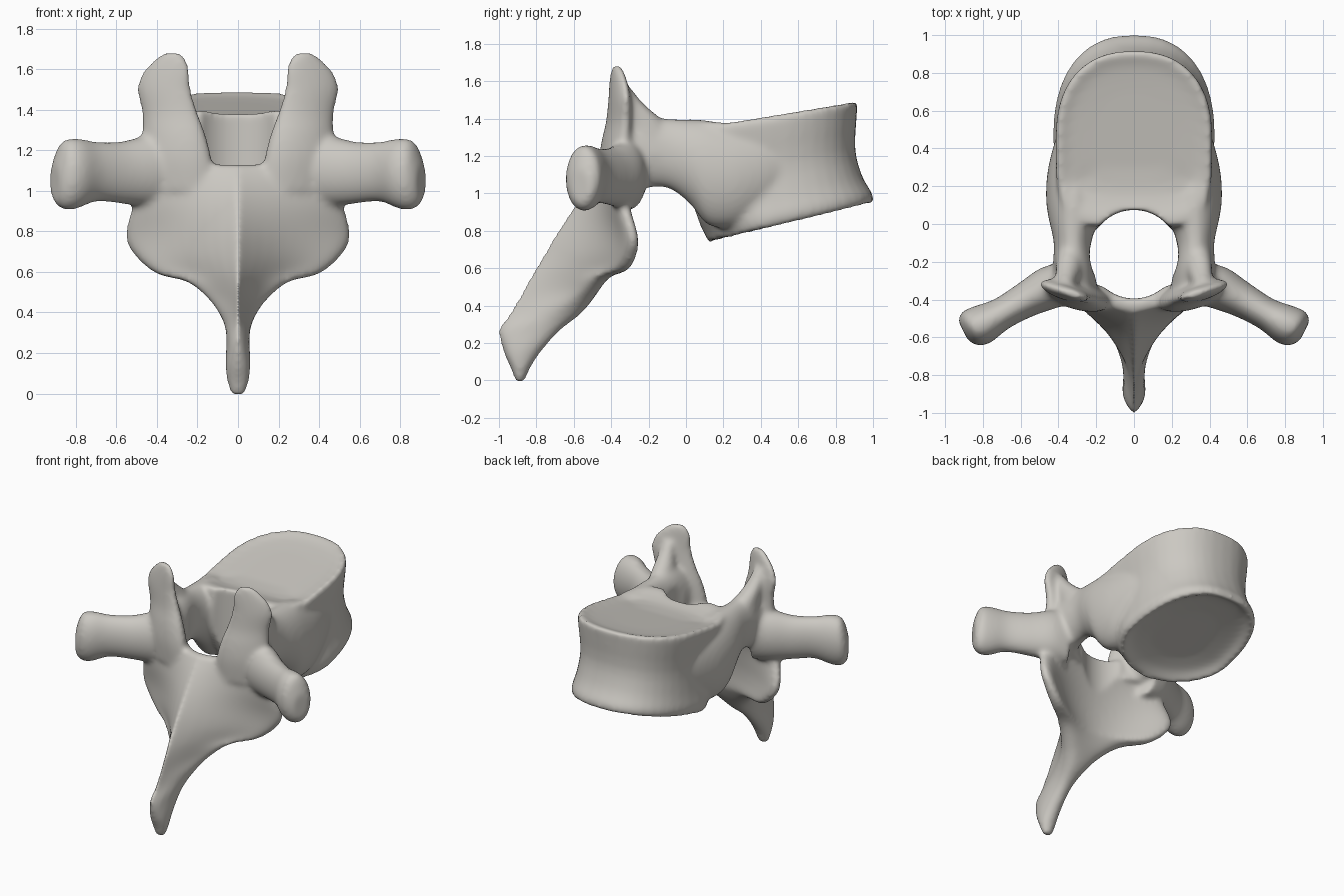
import bpy, bmesh, math
from mathutils import Vector

cube = bpy.data.objects.get("Cube")
if cube:
    bpy.data.objects.remove(cube)

bone = bpy.data.materials.new("warm_grey_bone")
bone.use_nodes = True
bone.diffuse_color = (0.60, 0.58, 0.54, 1)
bone.node_tree.nodes["Principled BSDF"].inputs["Base Color"].default_value = (0.60, 0.58, 0.54, 1)
parts = []
SIDES = 40
ANGLES = [2 * math.pi * i / SIDES for i in range(SIDES)]


def spow(v, e):
    return math.copysign(abs(v) ** e, v)


def smooth_rings(rings, steps=4):
    """Catmull-Rom interpolation between neighbouring rings."""
    out = []
    n = len(rings)
    for i in range(n - 1):
        quad = [rings[max(i - 1, 0)], rings[i], rings[i + 1], rings[min(i + 2, n - 1)]]
        for s in range(steps):
            t = s / steps
            out.append([0.5 * (2 * b + (c - a) * t + (2 * a - 5 * b + 4 * c - d) * t * t
                               + (3 * b - a - 3 * c + d) * t ** 3)
                        for a, b, c, d in zip(*quad)])
    return out + [rings[-1]]


def loft(name, rings, steps=4):
    bm = bmesh.new()
    rows = [[bm.verts.new(p) for p in r] for r in smooth_rings(rings, steps)]
    n = len(rows[0])
    for a, b in zip(rows, rows[1:]):
        for i in range(n):
            j = (i + 1) % n
            bm.faces.new((a[i], a[j], b[j], b[i]))
    bm.faces.new(rows[0])
    bm.faces.new(rows[-1])
    bmesh.ops.recalc_face_normals(bm, faces=bm.faces)
    mesh = bpy.data.meshes.new(name)
    bm.to_mesh(mesh)
    bm.free()
    ob = bpy.data.objects.new(name, mesh)
    bpy.context.collection.objects.link(ob)
    parts.append(ob)


def paired_tube(name, sections, u, v):
    """Mirrored tube; each section is (x, y, z, radius along u, radius along v)."""
    u, v = Vector(u).normalized(), Vector(v).normalized()
    for side, sx in (("left", 1), ("right", -1)):
        rings = []
        for x, y, z, ru, rv in sections:
            pts = [Vector((x, y, z)) + u * ru * math.cos(a) + v * rv * math.sin(a) for a in ANGLES]
            rings.append([Vector((p.x * sx, p.y, p.z)) for p in pts])
        loft(side + "_" + name, rings)


# Waisted drum-shaped body with tilted, dished end plates
def body_ring(f, width, back, front, e, dish=0):
    ring = []
    mid = 0.45
    for a in ANGLES:
        c, s = math.cos(a), math.sin(a)
        k = 2 / (2.35 if s > 0 else e)
        x = width * spow(c, k)
        y = mid + ((front - mid) if s > 0 else (mid - back)) * spow(s, k)
        low = 0.74 + 0.24 * (y - 0.14)
        high = 1.375 + 0.165 * max(y - 0.2, 0) + 0.12 * max(0.2 - y, 0)
        ring.append(Vector((x, y, low + (high - low) * f + dish)))
    return ring


loft("body", [
    body_ring(0, 0.20, 0.30, 0.75, 1.9, 0.06),
    body_ring(0, 0.34, 0.20, 0.93, 1.9, 0.04),
    body_ring(0, 0.40, 0.13, 0.99, 1.9),
    body_ring(0.08, 0.43, 0.10, 1.0, 1.9),
    body_ring(0.27, 0.41, 0.04, 0.945, 2.4),
    body_ring(0.55, 0.395, -0.03, 0.905, 3),
    body_ring(0.92, 0.415, -0.02, 0.915, 4),
    body_ring(1, 0.40, 0.0, 0.91, 4),
    body_ring(1, 0.34, 0.15, 0.83, 4, -0.015),
    body_ring(1, 0.20, 0.30, 0.70, 4, -0.02)], 3)

# Pedicles flowing out of the body sides into the arch
paired_tube("pedicle", [
    (0.27, 0.52, 1.14, 0.12, 0.20), (0.29, 0.40, 1.11, 0.14, 0.24),
    (0.315, 0.26, 1.09, 0.145, 0.27), (0.32, 0.12, 1.11, 0.145, 0.28),
    (0.32, 0.02, 1.17, 0.13, 0.225), (0.325, -0.10, 1.215, 0.10, 0.185),
    (0.32, -0.24, 1.22, 0.11, 0.20), (0.32, -0.36, 1.18, 0.13, 0.22)],
    (1, 0, 0), (0, 0, 1))

# Upright joint blades and the buttress in front of each
paired_tube("upper_blade", [
    (0.30, -0.36, 1.00, 0.20, 0.08), (0.31, -0.37, 1.15, 0.19, 0.08),
    (0.315, -0.37, 1.27, 0.165, 0.07), (0.335, -0.36, 1.38, 0.145, 0.055),
    (0.365, -0.355, 1.50, 0.14, 0.045), (0.355, -0.36, 1.58, 0.125, 0.036),
    (0.338, -0.365, 1.64, 0.09, 0.028), (0.325, -0.37, 1.685, 0.04, 0.018)],
    (0.94, 0.30, 0), (-0.30, 0.94, 0))
paired_tube("buttress", [
    (0.34, -0.19, 1.20, 0.09, 0.16), (0.34, -0.22, 1.36, 0.075, 0.12),
    (0.36, -0.29, 1.48, 0.055, 0.065), (0.37, -0.33, 1.57, 0.04, 0.03)],
    (1, 0, 0), (0, 1, 0))

# Side processes with swollen tips
paired_tube("side_process", [
    (0.32, -0.30, 1.11, 0.20, 0.11), (0.44, -0.335, 1.10, 0.18, 0.115),
    (0.57, -0.40, 1.09, 0.155, 0.095), (0.70, -0.475, 1.095, 0.148, 0.086),
    (0.80, -0.53, 1.085, 0.175, 0.105), (0.865, -0.555, 1.075, 0.165, 0.10),
    (0.905, -0.565, 1.04, 0.09, 0.06)], (0, 0, 1), (0.45, 0.89, 0))


# Rear arch plate tapering down into the spine, as horizontal slices with rounded ends
def arch_ring(z, ridge, half, wing, inner, thick, power):
    n = 14
    ts = [math.sin(math.pi / 2 * i / n) for i in range(-n, n + 1)]
    rear = wing - thick
    mid = wing - thick / 2

    def point(t, y):
        blend = math.sqrt(max(0, 1 - abs(t) ** 6))
        return Vector((half * t, mid + (y - mid) * blend, z))

    outer = [point(t, rear + (ridge - rear) * (1 - abs(t)) ** power) for t in ts]
    front = [point(t, inner + (wing - inner) * t * t) for t in reversed(ts[1:-1])]
    return outer + front


loft("arch_and_spine", [
    arch_ring(1.13, -0.46, 0.40, -0.28, -0.34, 0.14, 2),
    arch_ring(1.05, -0.52, 0.46, -0.27, -0.34, 0.15, 2),
    arch_ring(0.93, -0.60, 0.52, -0.26, -0.38, 0.14, 2),
    arch_ring(0.78, -0.70, 0.555, -0.21, -0.41, 0.15, 2),
    arch_ring(0.68, -0.76, 0.51, -0.21, -0.42, 0.16, 2),
    arch_ring(0.59, -0.815, 0.40, -0.26, -0.42, 0.16, 2.1),
    arch_ring(0.55, -0.84, 0.25, -0.38, -0.43, 0.14, 2),
    arch_ring(0.46, -0.89, 0.14, -0.48, -0.48, 0.13, 1.8),
    arch_ring(0.36, -0.95, 0.075, -0.58, -0.56, 0.16, 1.1),
    arch_ring(0.27, -1.005, 0.057, -0.71, -0.67, 0.16, 0.5),
    arch_ring(0.16, -0.98, 0.062, -0.82, -0.77, 0.10, 0.4),
    arch_ring(0.07, -0.94, 0.056, -0.86, -0.83, 0.05, 0.4),
    arch_ring(-0.01, -0.91, 0.035, -0.885, -0.865, 0.01, 0.5)])

# Cutter for the round canal
bpy.ops.mesh.primitive_cylinder_add(vertices=64, radius=0.235, depth=3, location=(0, -0.16, 1))
canal = bpy.context.object
canal.name = "canal_cutter"
canal.hide_render = True
canal.hide_set(True)

# Fuse the parts, cut the canal and blend the joins
bpy.ops.object.select_all(action='DESELECT')
for ob in parts:
    ob.select_set(True)
vertebra = parts[0]
bpy.context.view_layer.objects.active = vertebra
bpy.ops.object.join()
vertebra.name = "vertebra"


def add_remesh(name, size):
    m = vertebra.modifiers.new(name, 'REMESH')
    m.mode = 'VOXEL'
    m.voxel_size = size


add_remesh("fuse", 0.013)
cut = vertebra.modifiers.new("canal", 'BOOLEAN')
cut.operation = 'DIFFERENCE'
cut.object = canal
add_remesh("even", 0.013)
blend = vertebra.modifiers.new("blend", 'SMOOTH')
blend.factor = 0.5
blend.iterations = 14
for m in list(vertebra.modifiers):
    bpy.ops.object.modifier_apply(modifier=m.name)
bpy.data.objects.remove(canal)

vertebra.data.materials.clear()
vertebra.data.materials.append(bone)
bpy.ops.object.shade_smooth()
